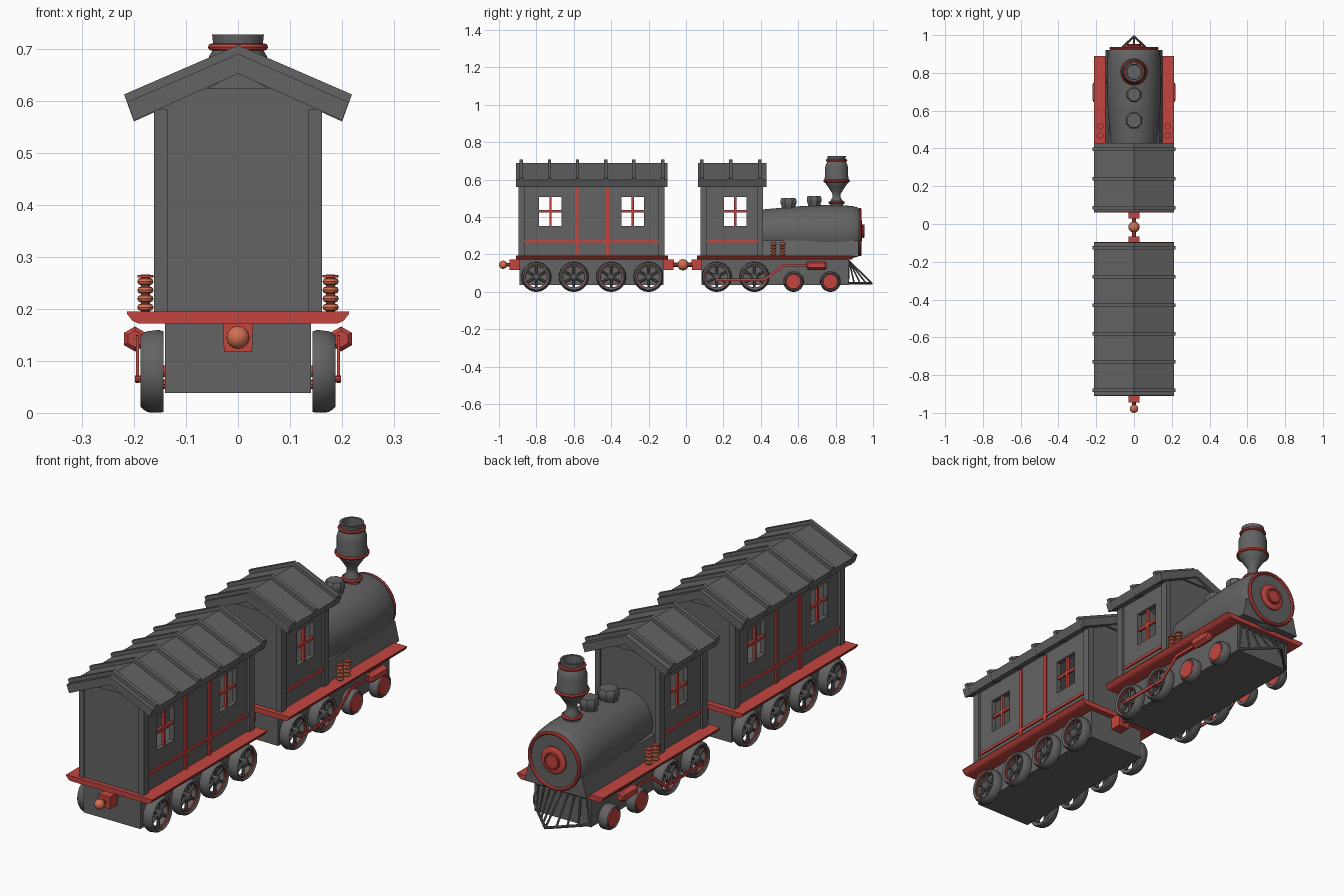
import bpy, bmesh, math
from mathutils import Vector

if "Cube" in bpy.data.objects:
    bpy.data.objects.remove(bpy.data.objects["Cube"])


def material(name, color):
    m = bpy.data.materials.new(name)
    m.diffuse_color = color
    m.use_nodes = True
    m.node_tree.nodes["Principled BSDF"].inputs["Base Color"].default_value = m.diffuse_color
    return m


GREY = material("dark_grey", (0.125, 0.125, 0.125, 1))
RED = material("red_paint", (0.55, 0.06, 0.05, 1))
COPPER = material("copper", (0.65, 0.16, 0.08, 1))


def finish(bm, name, mat=None):
    bmesh.ops.remove_doubles(bm, verts=bm.verts, dist=1e-5)
    bmesh.ops.recalc_face_normals(bm, faces=bm.faces)
    me = bpy.data.meshes.new(name)
    bm.to_mesh(me)
    bm.free()
    ob = bpy.data.objects.new(name, me)
    bpy.context.collection.objects.link(ob)
    me.materials.append(mat or GREY)
    return ob


def box(name, x, y, z, mat=None, bottom_inset=0):
    """Box from (low, high) ranges, optionally narrowed at the bottom."""
    bm = bmesh.new()
    for v in bmesh.ops.create_cube(bm, size=1)["verts"]:
        inset = 0 if v.co.z > 0 else bottom_inset
        sx, sy = math.copysign(1, v.co.x), math.copysign(1, v.co.y)
        v.co = (x[sx > 0] - sx * inset, y[sy > 0] - sy * inset, z[v.co.z > 0])
    return finish(bm, name, mat)


def prism(name, outline, y0, y1, mat=None):
    """Extrude an x-z outline along y."""
    bm = bmesh.new()
    f = bm.faces.new([bm.verts.new((x, y0, z)) for x, z in outline])
    new = bmesh.ops.extrude_face_region(bm, geom=[f])["geom"]
    bmesh.ops.translate(bm, vec=(0, y1 - y0, 0),
                        verts=[v for v in new if isinstance(v, bmesh.types.BMVert)])
    return finish(bm, name, mat)


def lathe(name, profile, loc, axis, mat=None, n=32, closed=False):
    """Revolve (radius, height) points about an axis direction through loc."""
    rot = Vector((0, 0, 1)).rotation_difference(Vector(axis))
    bm = bmesh.new()
    rings = []
    for r, h in profile:
        rings.append([bm.verts.new(rot @ Vector((r * math.cos(a), r * math.sin(a), h)) + Vector(loc))
                      for a in (math.tau * (i + 0.5) / n for i in range(n))])
    pairs = list(zip(rings, rings[1:])) + ([(rings[-1], rings[0])] if closed else [])
    for a, b in pairs:
        for i in range(n):
            bm.faces.new((a[i], a[(i + 1) % n], b[(i + 1) % n], b[i]))
    return finish(bm, name, mat)


def ring(name, R, r, loc, axis, mat=RED, n=32):
    pts = [(R + r * math.cos(t), r * math.sin(t)) for t in (math.tau * k / 8 for k in range(8))]
    return lathe(name, pts, loc, axis, mat, n, True)


def ball(name, r, loc, mat=COPPER):
    bm = bmesh.new()
    bmesh.ops.create_uvsphere(bm, u_segments=20, v_segments=12, radius=r)
    bmesh.ops.translate(bm, vec=loc, verts=bm.verts)
    return finish(bm, name, mat)


def rod(name, a, b, r, mat=None, n=10):
    d = Vector(b) - Vector(a)
    return lathe(name, [(0, 0), (r, 0), (r, d.length), (0, d.length)], a, d.normalized(), mat, n)


def flat_bar(name, x, a, b):
    """Flat red bar in the y-z plane between two (y, z) points."""
    d = Vector(b) - Vector(a)
    half = d.length / 2 + 0.004
    ob = box(name, (-0.003, 0.003), (-half, half), (-0.007, 0.007), RED)
    ob.location = (x, (a[0] + b[0]) / 2, (a[1] + b[1]) / 2)
    ob.rotation_euler.x = math.atan2(d.y, d.x)


def cut(ob, cutter):
    m = ob.modifiers.new("cut", "BOOLEAN")
    m.operation, m.object, m.solver = "DIFFERENCE", cutter, "EXACT"
    cutter.hide_render = True
    cutter.display_type = "WIRE"


def gable(w, z0, eave, apex):
    return [(-w, z0), (w, z0), (w, eave), (0, apex), (-w, eave)]


def cabin(name, y0, y1, windows, strips, ribs):
    # hollow gabled walls with window openings
    walls = prism(name + "_walls", gable(0.15, 0.19, 0.588, 0.66), y0, y1)
    cut(walls, prism(name + "_room_cutter", gable(0.128, 0.2, 0.57, 0.63), y0 + 0.022, y1 - 0.022))
    for w in windows:
        cut(walls, box(name + "_window_cutter", (-0.3, 0.3), (w - 0.06, w + 0.06), (0.353, 0.508)))
    # trim on both sides: posts, window bars, red strips
    for s in (-1, 1):
        for y in (y0 + 0.012, y1 - 0.012):
            box(name + "_corner_post", sorted((s * 0.135, s * 0.161)), (y - 0.017, y + 0.017), (0.19, 0.583))
        bar = sorted((s * 0.134, s * 0.146))
        for w in windows:
            box(name + "_window_bar", bar, (w - 0.006, w + 0.006), (0.353, 0.508), RED)
            box(name + "_window_bar", bar, (w - 0.06, w + 0.06), (0.424, 0.437), RED)
        trim = sorted((s * 0.145, s * 0.157))
        box(name + "_belt_strip", trim, (y0 + 0.026, y1 - 0.026), (0.265, 0.278), RED)
        for y in strips:
            box(name + "_side_strip", trim, (y - 0.009, y + 0.009), (0.19, 0.575), RED)
    # small gable fillets, roof slab and raised ribs
    for y in (y0, y1):
        prism(name + "_gable_fillet", [(-0.062, 0.622), (0.062, 0.622), (0, 0.655)], y - 0.01, y + 0.01)
    prism(name + "_roof", [(0, 0.69), (0.213, 0.597), (0.2, 0.562), (0, 0.652), (-0.2, 0.562), (-0.213, 0.597)],
          y0 - 0.018, y1 + 0.022)
    for y in ribs:
        prism(name + "_roof_rib", [(0, 0.707), (0.219, 0.612), (0.2, 0.56), (0, 0.65), (-0.2, 0.56), (-0.219, 0.612)],
              y - 0.009, y + 0.009)


def spoked_wheel(y):
    for s in (-1, 1):
        ax = (s, 0, 0)
        c = (0, y, 0.08)
        lathe("wheel_tyre", [(0.062, 0.145), (0.077, 0.143), (0.08, 0.152), (0.077, 0.176), (0.069, 0.187), (0.06, 0.182)],
              c, ax, None, 32, True)
        ring("wheel_inner_ring", 0.06, 0.004, (s * 0.172, y, 0.08), ax)
        lathe("wheel_hub", [(0, 0.15), (0.02, 0.15), (0.02, 0.178), (0.012, 0.184), (0, 0.184)], c, ax, None, 16)
        for k in range(6):
            a = math.tau * k / 6 + math.pi / 6
            d = Vector((0, math.cos(a), math.sin(a)))
            p = Vector((s * 0.165, y, 0.08))
            rod("wheel_spoke", p + d * 0.012, p + d * 0.066, 0.007, None, 8)
    rod("wheel_axle", (-0.17, y, 0.08), (0.17, y, 0.08), 0.011, RED, 12)


def deck(name, y0, y1):
    half = [(0.192, 0.172), (0.203, 0.177), (0.213, 0.19), (0.213, 0.195)]
    prism(name, half + [(-x, z) for x, z in reversed(half)], y0, y1, RED)


def coupler(y0, y1):
    box("coupler_block", (-0.029, 0.029), (y0, y1), (0.117, 0.172), RED, bottom_inset=0.002)


# carriage
box("carriage_chassis", (-0.14, 0.14), (-0.89, -0.12), (0.038, 0.175))
deck("carriage_deck", -0.91, -0.095)
cabin("carriage", -0.89, -0.12, (-0.725, -0.285), (-0.585, -0.42), (-0.88, -0.73, -0.58, -0.43, -0.28, -0.125))
for y in (-0.8, -0.6, -0.4, -0.2, 0.165, 0.366):
    spoked_wheel(y)

# couplings
coupler(-0.945, -0.88)
rod("coupler_shaft", (0, -0.975, 0.145), (0, -0.93, 0.145), 0.01, RED)
ball("rear_coupler_ball", 0.022, (0, -0.978, 0.145))
coupler(-0.13, -0.065)
coupler(0.03, 0.09)
rod("coupler_shaft", (0, -0.08, 0.145), (0, 0.05, 0.145), 0.012, RED)
ball("middle_coupler_ball", 0.03, (0, -0.016, 0.145))

# locomotive base and cab
box("locomotive_chassis", (-0.14, 0.14), (0.083, 0.87), (0.038, 0.175))
deck("locomotive_deck", 0.06, 0.89)
cabin("cab", 0.083, 0.408, (0.263,), (), (0.085, 0.24, 0.395))

# boiler, saddle skirt and front door
Y = (0, 1, 0)
lathe("boiler", [(0, 0.40), (0.12, 0.40), (0.131, 0.52), (0.14, 0.63), (0.145, 0.75), (0.144, 0.83),
                 (0.139, 0.89), (0.132, 0.918), (0.122, 0.93), (0, 0.93)], (0, 0, 0.32), Y, None, 48)
prism("boiler_skirt", [(-0.152, 0.19), (0.152, 0.19), (0.132, 0.275), (-0.132, 0.275)], 0.405, 0.922)
ring("boiler_front_ring", 0.122, 0.008, (0, 0.93, 0.32), Y, n=48)
lathe("boiler_door", [(0, 0.925), (0.06, 0.925), (0.06, 0.937), (0.052, 0.942), (0.036, 0.942), (0.034, 0.95),
                      (0.02, 0.95), (0, 0.95)], (0, 0, 0.325), Y, RED)
ring("boiler_door_ring", 0.032, 0.005, (0, 0.949, 0.325), Y, RED)

# chimney and domes
Z = (0, 0, 1)
lathe("chimney", [(0.034, 0.44), (0.034, 0.485), (0.022, 0.505), (0.022, 0.525), (0.045, 0.56), (0.064, 0.587), (0.066, 0.6),
                  (0.062, 0.62), (0.062, 0.665), (0.056, 0.685), (0.047, 0.7), (0.05, 0.727), (0.04, 0.727),
                  (0.038, 0.66), (0, 0.66)], (0, 0.805, 0), Z)
for name, R, r, z in (("base", 0.036, 0.008, 0.477), ("middle", 0.064, 0.008, 0.593), ("top", 0.051, 0.007, 0.703)):
    ring("chimney_ring_" + name, R, r, (0, 0.805, z), Z)
for y, r, z in ((0.548, 0.046, 0.503), (0.685, 0.042, 0.514)):
    lathe("boiler_dome", [(0.85 * r, 0.42), (0.85 * r, z - 0.042), (r, z - 0.032), (r, z - 0.012), (0.85 * r, z), (0, z)],
          (0, y, 0), Z, None, 8)

for s in (-1, 1):
    # springs
    for y in (0.468, 0.516):
        rod("spring_core", (s * 0.178, y, 0.19), (s * 0.178, y, 0.266), 0.009, RED)
        for k in range(4):
            ring("spring_coil", 0.009, 0.007, (s * 0.178, y, 0.203 + k * 0.0165), Z, COPPER, 16)
        rod("spring_cap", (s * 0.178, y, 0.26), (s * 0.178, y, 0.265), 0.016, RED, 12)
    # small leading wheels with red discs
    for y in (0.575, 0.772):
        c = (0, y, 0.055)
        lathe("small_wheel_tyre", [(0.04, 0.145), (0.053, 0.143), (0.055, 0.15), (0.054, 0.174), (0.047, 0.184), (0.04, 0.18)],
              c, (s, 0, 0), None, 28, True)
        lathe("small_wheel_disc", [(0, 0.15), (0.045, 0.15), (0.045, 0.178), (0.038, 0.184), (0, 0.184)], c, (s, 0, 0), RED, 28)
        rod("small_axle", (0, y, 0.055), (s * 0.16, y, 0.055), 0.01, RED)
    # drive rods and piston
    path = [(0.165, 0.065), (0.42, 0.065), (0.52, 0.142), (0.66, 0.142)]
    for a, b in zip(path, path[1:]):
        flat_bar("drive_rod", s * 0.193, a, b)
    for y in (0.165, 0.366):
        rod("crank_pin", (s * 0.17, y, 0.065), (s * 0.198, y, 0.065), 0.007, RED)
    lathe("piston", [(0, 0.645), (0.016, 0.645), (0.024, 0.653), (0.024, 0.742), (0.016, 0.75), (0, 0.75)],
          (s * 0.198, 0, 0.142), Y, RED, 6)
    # track guard half: lower edge and slanted bars
    tip, corner = Vector((0, 0.994, 0.046)), Vector((s * 0.13, 0.868, 0.046))
    rod("guard_lower_edge", tip, corner, 0.006)
    for k in range(5):
        t = k / 4
        rod("guard_bar", tip.lerp(corner, t), (s * 0.12 * t, 0.872, 0.166), 0.0045, None, 8)
rod("guard_upper_edge", (-0.13, 0.872, 0.166), (0.13, 0.872, 0.166), 0.006)

# smooth shading on rounded parts
for o in bpy.context.scene.objects:
    o.select_set(o.type == "MESH" and not o.modifiers and not o.hide_render)
bpy.context.view_layer.objects.active = bpy.data.objects["boiler"]
bpy.ops.object.shade_smooth_by_angle(angle=math.radians(35))
